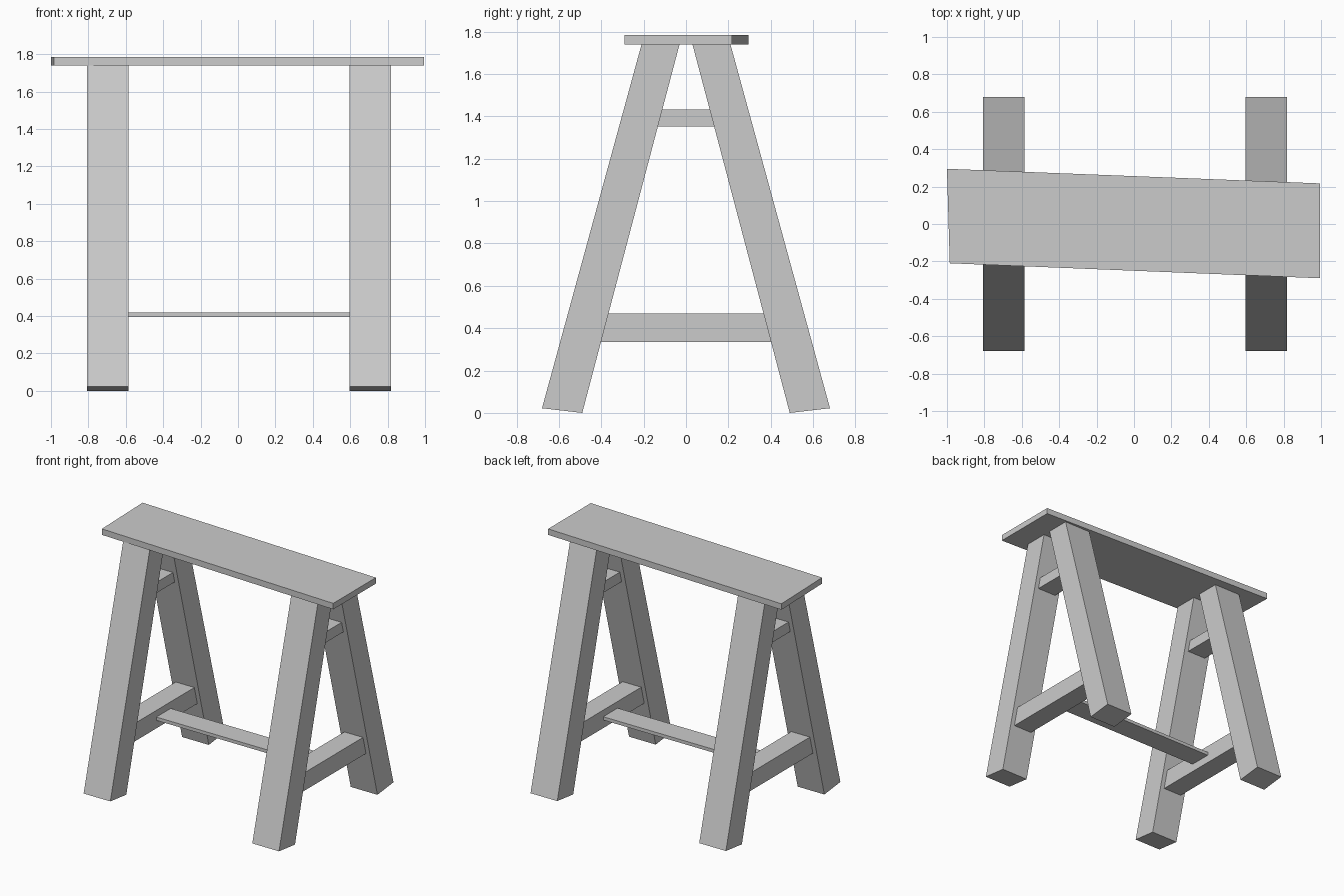
import bpy
import bmesh
from mathutils import Vector

cube = bpy.data.objects.get("Cube")
if cube:
    bpy.data.objects.remove(cube, do_unlink=True)

GREY = (0.6, 0.6, 0.6, 1.0)
wood = bpy.data.materials.new("plain_grey")
wood.use_nodes = True
wood.diffuse_color = GREY
wood.node_tree.nodes["Principled BSDF"].inputs["Base Color"].default_value = GREY


def prism(name, corners, offset):
    """Sweep a flat outline along an offset into a closed solid."""
    bm = bmesh.new()
    face = bm.faces.new([bm.verts.new(c) for c in corners])
    swept = bmesh.ops.extrude_face_region(bm, geom=[face])["geom"]
    verts = [v for v in swept if isinstance(v, bmesh.types.BMVert)]
    bmesh.ops.translate(bm, verts=verts, vec=Vector(offset))
    bmesh.ops.recalc_face_normals(bm, faces=bm.faces)
    mesh = bpy.data.meshes.new(name)
    bm.to_mesh(mesh)
    bm.free()
    mesh.materials.append(wood)
    obj = bpy.data.objects.new(name, mesh)
    bpy.context.collection.objects.link(obj)
    return obj


def side_prism(name, outline, x, width):
    """Prism from a (y, z) outline, centred on x."""
    prism(name, [(x - width / 2, y, z) for y, z in outline], (width, 0, 0))


def inner_y(z):
    """Half the gap between the legs at height z."""
    return 0.49 - 0.264 * z


TOP_Z = 1.74
LEG_WIDTH, RAIL_WIDTH = 0.222, 0.155
leg_outline = [(0.68, 0.022), (0.49, 0.0), (inner_y(TOP_Z), TOP_Z), (0.21, TOP_Z)]

# Two splayed frames, each with a pair of legs and two cross rails
for side, x in (("right", -0.697), ("left", 0.706)):
    for end, sign in (("front", -1), ("back", 1)):
        side_prism(f"{end}_{side}_leg", [(sign * y, z) for y, z in leg_outline], x, LEG_WIDTH)
    for level, low, high in (("lower", 0.335, 0.47), ("upper", 1.352, 1.432)):
        a, b = inner_y(low) + 0.005, inner_y(high) + 0.005
        side_prism(f"{level}_{side}_rail", [(-a, low), (a, low), (b, high), (-b, high)],
                   x, RAIL_WIDTH)

# Thin stretcher joining the lower rails
side_prism("stretcher", [(-0.085, 0.395), (0.085, 0.395), (0.085, 0.42), (-0.085, 0.42)],
           0.004, 1.26)

# Slightly skewed top board
board = [(-1.0, 0.295), (-0.985, -0.21), (0.995, -0.29), (0.995, 0.217)]
prism("top_board", [(x, y, TOP_Z) for x, y in board], (0, 0, 0.045))
